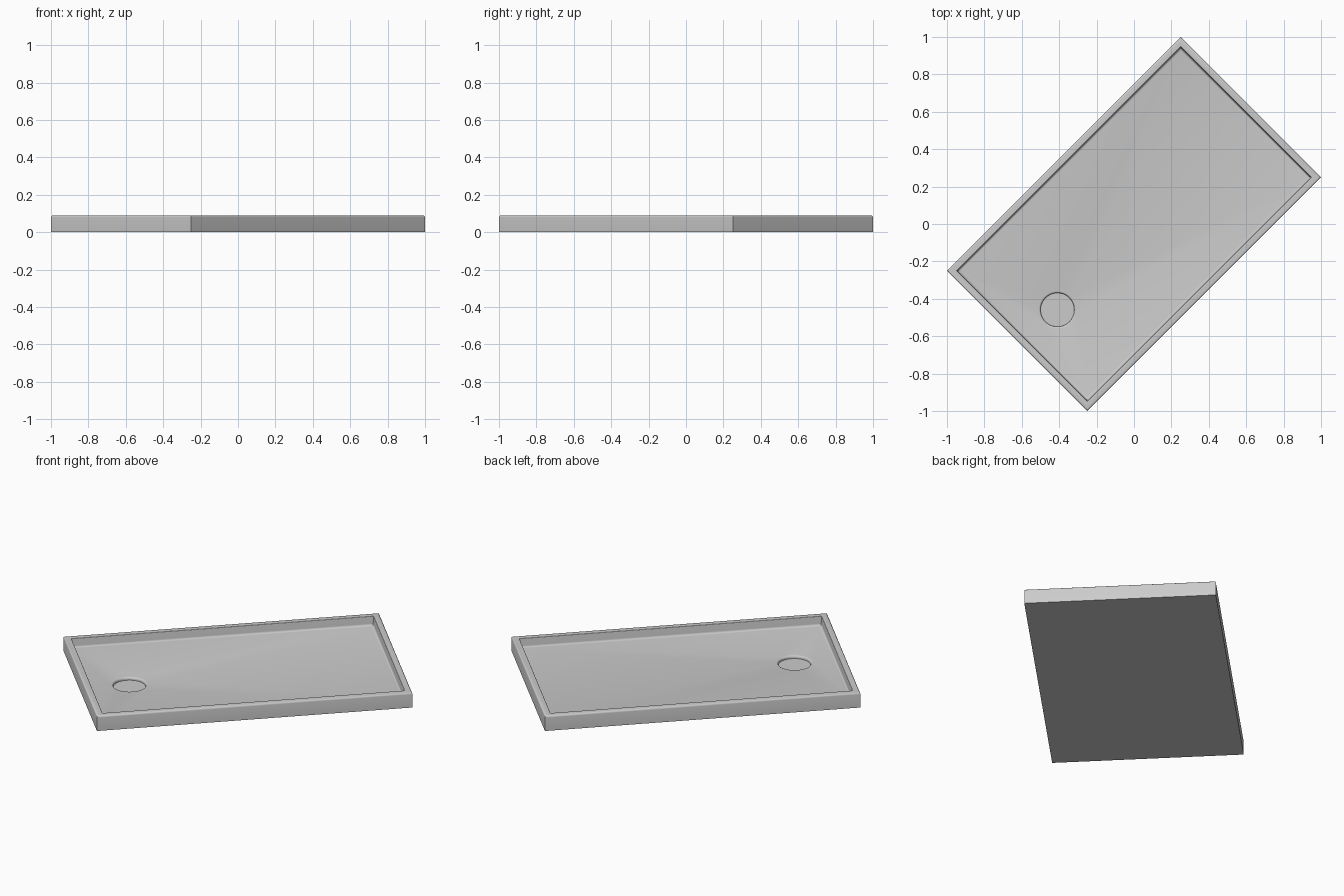
import bpy, bmesh
from math import sin, cos, pi, radians
from mathutils import Matrix

cube = bpy.data.objects.get("Cube")
if cube:
    bpy.data.objects.remove(cube)

LENGTH, WIDTH, HEIGHT = 1.768, 1.061, 0.09
FLOOR, DRAIN_Z = 0.035, 0.018
DRAIN_U, DRAIN_V, DRAIN_R = -0.614, -0.035, 0.09

white = bpy.data.materials.new("tray_grey")
white.use_nodes = True
grey = (0.6, 0.6, 0.6, 1)
white.diffuse_color = grey
white.node_tree.nodes["Principled BSDF"].inputs["Base Color"].default_value = grey


def arc(cx, cz, r, start, end, steps=4):
    """Points of a fillet in (inset, z) space."""
    angles = [radians(start + (end - start) * i / steps) for i in range(steps + 1)]
    return [(cx + r * cos(a), cz + r * sin(a)) for a in angles]


bm = bmesh.new()


def rectangle(inset, z):
    u, v = LENGTH / 2 - inset, WIDTH / 2 - inset
    return [bm.verts.new((x, y, z)) for x, y in ((-u, -v), (u, -v), (u, v), (-u, v))]


def circle(radius, z, n=48):
    return [bm.verts.new((DRAIN_U + radius * cos(2 * pi * i / n),
                          DRAIN_V + radius * sin(2 * pi * i / n), z)) for i in range(n)]


def skin(loops):
    for low, high in zip(loops, loops[1:]):
        n = len(low)
        for i in range(n):
            j = (i + 1) % n
            bm.faces.new((low[i], low[j], high[j], high[i]))


def loop_edges(loop):
    return [bm.edges.get((loop[i - 1], loop[i])) for i in range(len(loop))]


# Outer wall, rounded rim, inner wall and floor fillet
profile = [(0, 0)]
profile += arc(0.01, HEIGHT - 0.01, 0.01, 180, 90)
profile += arc(0.034, HEIGHT - 0.004, 0.004, 90, 0)
profile += arc(0.052, FLOOR + 0.012, 0.012, 180, 270)
walls = [rectangle(*p) for p in profile]
skin(walls)
bm.faces.new(walls[0][::-1])

# Round drain recess with a soft lip
lip = arc(DRAIN_R + 0.01, FLOOR - 0.01, 0.01, 90, 180)
drain = [circle(*p) for p in lip] + [circle(DRAIN_R, DRAIN_Z)]
skin(drain)
bm.faces.new(drain[-1])

# Floor between the walls and the drain
bmesh.ops.triangle_fill(bm, use_beauty=True, normal=(0, 0, 1),
                        edges=loop_edges(walls[-1]) + loop_edges(drain[0]))
bmesh.ops.recalc_face_normals(bm, faces=bm.faces)
bmesh.ops.transform(bm, matrix=Matrix.Rotation(radians(45), 4, "Z"), verts=bm.verts)

mesh = bpy.data.meshes.new("shower_tray")
bm.to_mesh(mesh)
bm.free()
mesh.materials.append(white)
tray = bpy.data.objects.new("shower_tray", mesh)
bpy.context.collection.objects.link(tray)
bpy.context.view_layer.objects.active = tray
tray.select_set(True)
bpy.ops.object.shade_smooth_by_angle(angle=radians(30))
